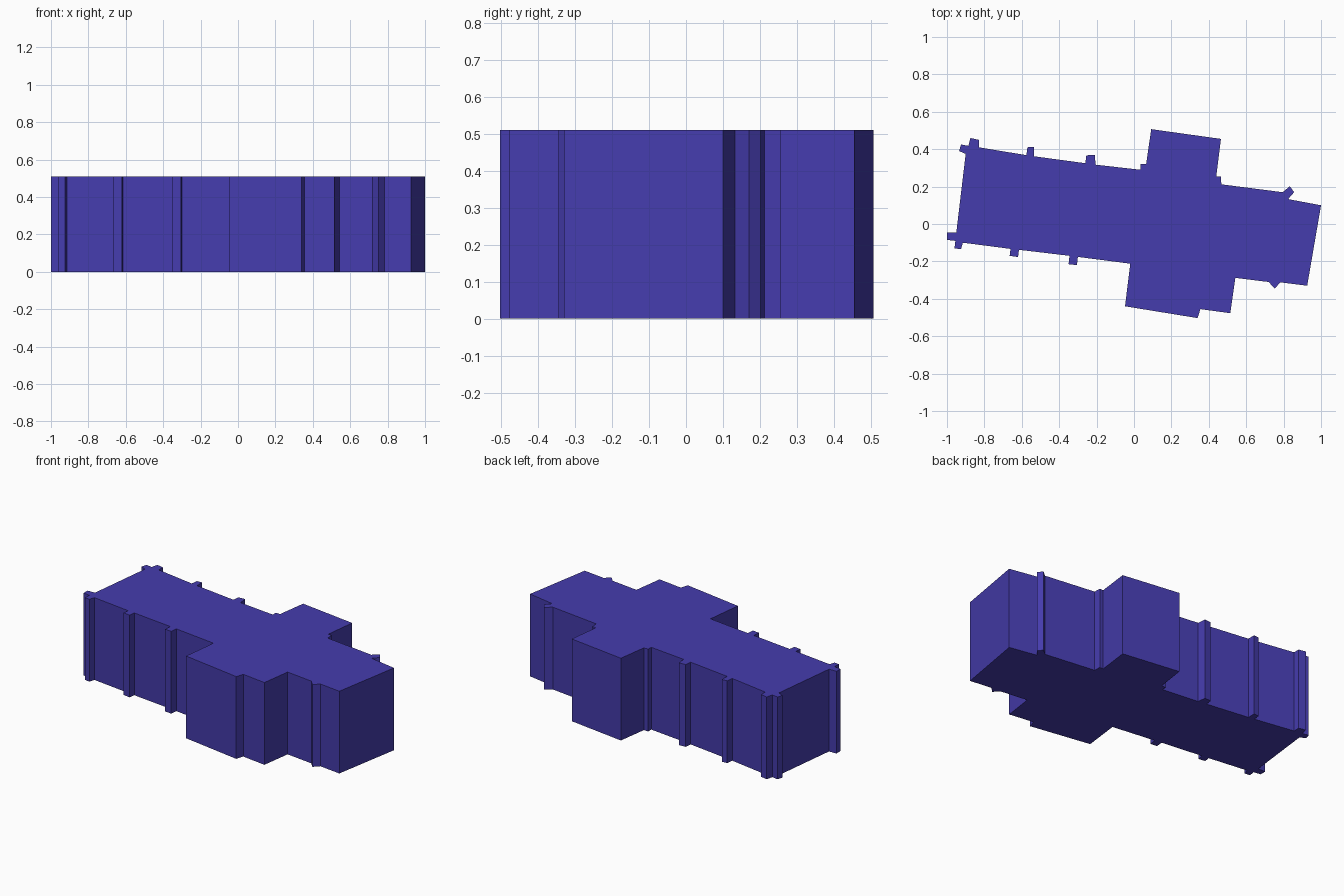
import bpy
import bmesh

HEIGHT = 0.51

# Plan outline, counter-clockwise, one wall run per line
south_wall = [
    (-0.95, -0.045), (-1, -0.045), (-1, -0.085), (-0.955, -0.09), (-0.96, -0.13), (-0.925, -0.135), (-0.915, -0.1),
    (-0.66, -0.133), (-0.665, -0.17), (-0.62, -0.177), (-0.615, -0.138),
    (-0.345, -0.17), (-0.35, -0.215), (-0.305, -0.22), (-0.3, -0.176)]
south_wing = [(-0.02, -0.212), (-0.048, -0.44), (0.34, -0.503), (0.355, -0.455), (0.515, -0.477), (0.542, -0.288)]
east_end = [
    (0.72, -0.31), (0.752, -0.345), (0.783, -0.312), (0.926, -0.33),
    (1, 0.1), (0.824, 0.133), (0.856, 0.17), (0.833, 0.202), (0.795, 0.17)]
north_wing = [
    (0.467, 0.212), (0.465, 0.255), (0.44, 0.255), (0.465, 0.455),
    (0.092, 0.507), (0.065, 0.32), (0.035, 0.32), (0.035, 0.29)]
north_wall = [
    (-0.205, 0.317), (-0.21, 0.37), (-0.255, 0.367), (-0.26, 0.325),
    (-0.535, 0.362), (-0.535, 0.413), (-0.57, 0.41), (-0.575, 0.368),
    (-0.83, 0.41), (-0.83, 0.45), (-0.875, 0.46), (-0.885, 0.418),
    (-0.925, 0.425), (-0.935, 0.39), (-0.9, 0.375)]


def extrude_plan(name, outline, height, material):
    bm = bmesh.new()
    base = bm.faces.new([bm.verts.new((x, y, 0)) for x, y in outline])
    top = bmesh.ops.extrude_face_region(bm, geom=[base], use_keep_orig=True)
    verts = [v for v in top["geom"] if isinstance(v, bmesh.types.BMVert)]
    bmesh.ops.translate(bm, verts=verts, vec=(0, 0, height))
    bmesh.ops.recalc_face_normals(bm, faces=bm.faces)
    mesh = bpy.data.meshes.new(name)
    bm.to_mesh(mesh)
    bm.free()
    mesh.materials.append(material)
    obj = bpy.data.objects.new(name, mesh)
    bpy.context.collection.objects.link(obj)
    return obj


# Flat-topped cross-shaped building with small buttresses
blue = bpy.data.materials.new("blue_walls")
blue.diffuse_color = (0.06, 0.045, 0.42, 1)
extrude_plan("building_block", south_wall + south_wing + east_end + north_wing + north_wall, HEIGHT, blue)
